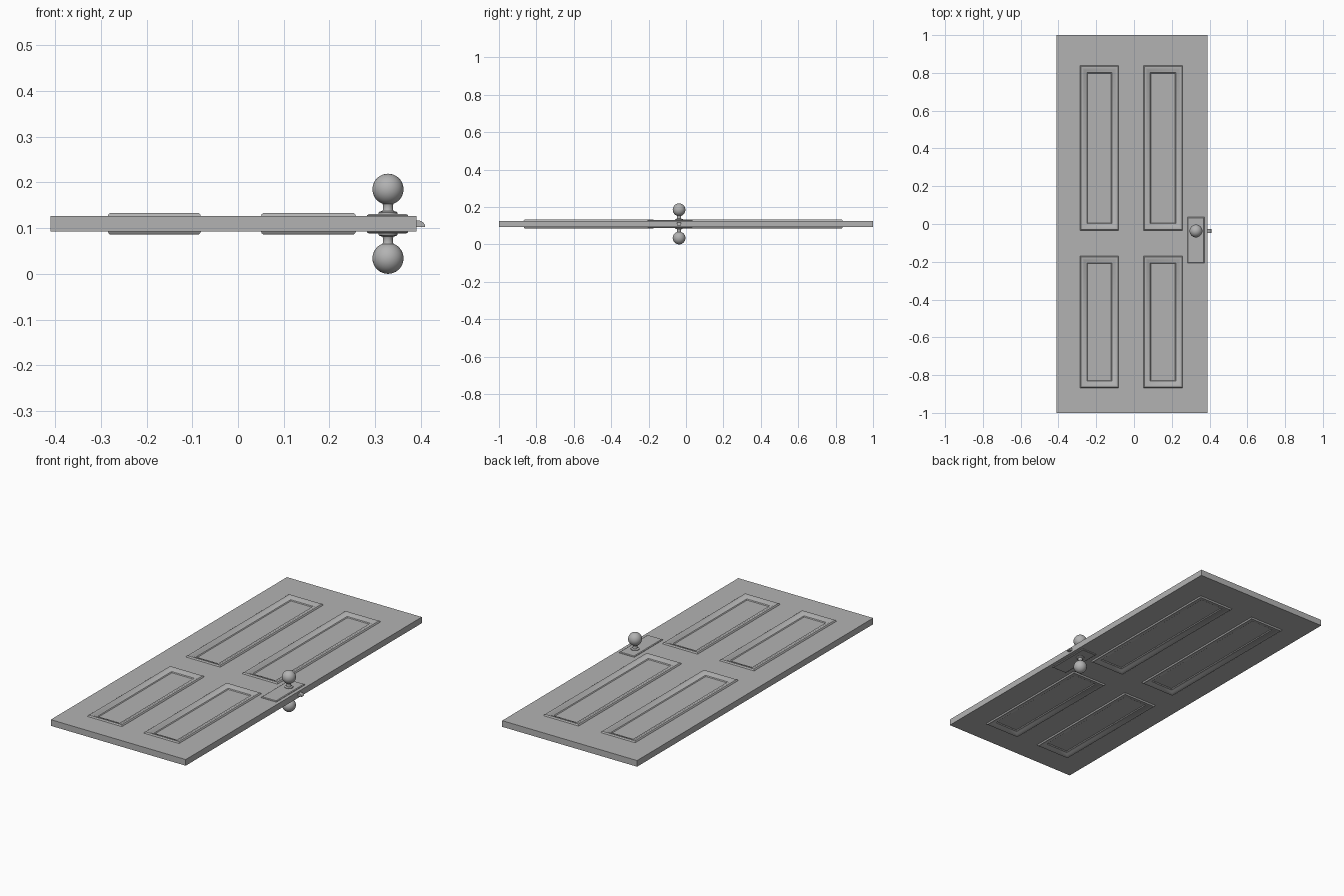
import bpy, bmesh, math
from mathutils import Matrix

if "Cube" in bpy.data.objects:
    bpy.data.objects.remove(bpy.data.objects["Cube"])

MID = 0.1095          # mid plane of the door
HALF = 0.0165         # half slab thickness
KX, KY = 0.328, -0.037

grey = bpy.data.materials.new("mid_grey")
grey.diffuse_color = (0.45, 0.45, 0.45, 1)
grey.use_nodes = True
grey.node_tree.nodes["Principled BSDF"].inputs["Base Color"].default_value = grey.diffuse_color


def finish(name, bm, angle=30):
    bmesh.ops.remove_doubles(bm, verts=bm.verts, dist=1e-5)
    bmesh.ops.recalc_face_normals(bm, faces=bm.faces)
    me = bpy.data.meshes.new(name)
    bm.to_mesh(me)
    bm.free()
    me.materials.append(grey)
    ob = bpy.data.objects.new(name, me)
    bpy.context.collection.objects.link(ob)
    bpy.ops.object.select_all(action='DESELECT')
    ob.select_set(True)
    bpy.context.view_layer.objects.active = ob
    bpy.ops.object.shade_smooth_by_angle(angle=math.radians(angle))
    return ob


def face(bm, pts):
    return bm.faces.new([bm.verts.new(p) for p in pts])


def rect(x0, x1, y0, y1, inset, z):
    a, b, c, d = x0 + inset, x1 - inset, y0 + inset, y1 - inset
    return [(a, c, z), (b, c, z), (b, d, z), (a, d, z)]


def loft(bm, box, profile, s):
    # mitred rings following (inset, height) profile, closed by a flat panel
    rings = [rect(*box, i, MID + s * (HALF + h)) for i, h in profile]
    for r, q in zip(rings, rings[1:]):
        for k in range(4):
            n = (k + 1) % 4
            face(bm, [r[k], r[n], q[n], q[k]])
    face(bm, rings[-1])


# Door slab with four moulded panels on both sides
xs = [-0.41, -0.285, -0.081, 0.050, 0.258, 0.39]
ys = [-1.0, -0.868, -0.170, -0.034, 0.838, 1.0]
moulding = [(0, 0), (0.002, 0.0045), (0.005, 0.0068), (0.010, 0.007),
            (0.018, 0.0045), (0.026, 0), (0.036, -0.0025), (0.040, -0.0065)]
bm = bmesh.new()
for s in (1, -1):
    for i in range(5):
        for j in range(5):
            box = (xs[i], xs[i + 1], ys[j], ys[j + 1])
            if i in (1, 3) and j in (1, 3):
                loft(bm, box, moulding, s)
            else:
                face(bm, rect(*box, 0, MID + s * HALF))
lo, hi = MID - HALF, MID + HALF
for a, b in zip(xs, xs[1:]):
    for y in (ys[0], ys[-1]):
        face(bm, [(a, y, lo), (b, y, lo), (b, y, hi), (a, y, hi)])
for a, b in zip(ys, ys[1:]):
    for x in (xs[0], xs[-1]):
        face(bm, [(x, a, lo), (x, b, lo), (x, b, hi), (x, a, hi)])
finish("door_slab", bm)

# Lock plates and knobs on each side
plate = [(0, -0.002), (0, 0.002), (0.004, 0.0048)]
R, C = 0.034, 0.0755
knob = [(0, 0.019), (0.021, 0.019), (0.021, 0.0245), (0.018, 0.0265),
        (0.0125, 0.028), (0.011, 0.031), (0.011, 0.040)]
start = math.asin(0.012 / R)
knob += [(R * math.sin(t), C - R * math.cos(t))
         for t in (start + (math.pi - start) * k / 16 for k in range(17))]
for s, side in ((1, "top"), (-1, "bottom")):
    bm = bmesh.new()
    loft(bm, (0.282, 0.372, -0.207, 0.036), plate, s)
    finish("lock_plate_" + side, bm, 20)

    bm = bmesh.new()
    vs = [bm.verts.new((r, 0, s * z)) for r, z in knob]
    es = [bm.edges.new(p) for p in zip(vs, vs[1:])]
    bmesh.ops.spin(bm, geom=vs + es, cent=(0, 0, 0), axis=(0, 0, 1),
                   angle=2 * math.pi, steps=32, use_merge=True)
    bmesh.ops.transform(bm, matrix=Matrix.Translation((KX, KY, MID)), verts=bm.verts)
    finish("door_knob_" + side, bm)

# Latch bolt with a rounded upper face
prof = [(0.38, 0.102), (0.409, 0.102)]
prof += [(0.392 + 0.017 * math.cos(t), 0.104 + 0.013 * math.sin(t))
         for t in (math.pi / 2 * k / 6 for k in range(7))]
prof.append((0.38, 0.117))
bm = bmesh.new()
f = face(bm, [(x, KY - 0.01, z) for x, z in prof])
g = bmesh.ops.extrude_face_region(bm, geom=[f])
bmesh.ops.translate(bm, vec=(0, 0.02, 0),
                    verts=[v for v in g["geom"] if isinstance(v, bmesh.types.BMVert)])
finish("latch_bolt", bm)
